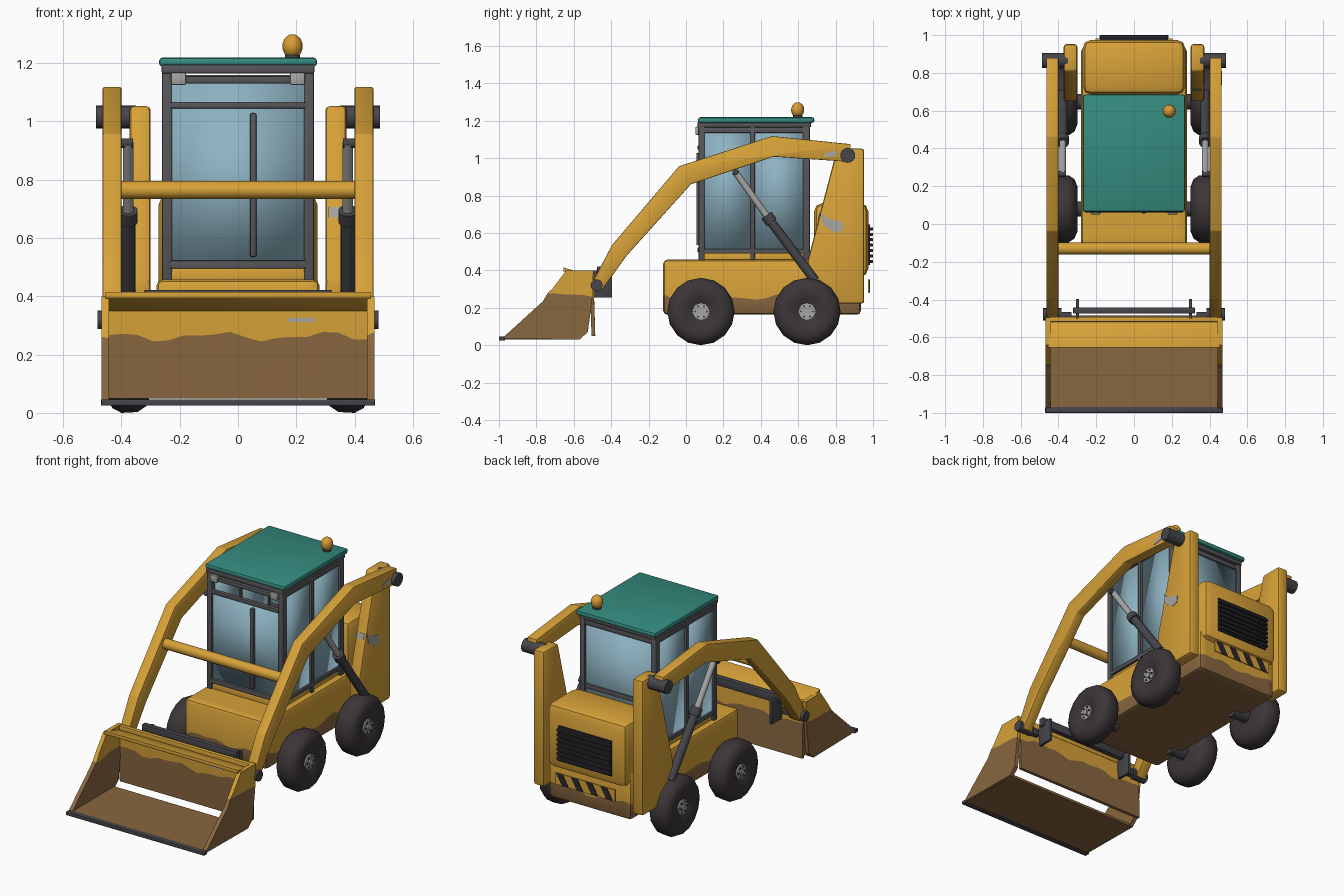
import bpy, bmesh, math
from mathutils import Vector, Matrix

if "Cube" in bpy.data.objects:
    bpy.data.objects.remove(bpy.data.objects["Cube"])


def mat(name, r, g, b):
    m = bpy.data.materials.new(name)
    m.diffuse_color = (r, g, b, 1)
    m.use_nodes = True
    m.node_tree.nodes["Principled BSDF"].inputs["Base Color"].default_value = m.diffuse_color
    return m


YELLOW = mat("yellow paint", .68, .36, .04)
TEAL = mat("teal roof", .035, .26, .21)
MUD = mat("dried mud", .25, .135, .05)
GLASS = mat("window glass", .27, .45, .54)
FRAME = mat("frame grey", .095, .095, .105)
STEEL = mat("dark steel", .06, .06, .07)
RUBBER = mat("tyre rubber", .045, .036, .04)
METAL = mat("bare metal", .38, .38, .37)
AMBER = mat("amber lamp", .70, .33, .035)
BLACK = mat("grille black", .022, .02, .025)


def finish(name, bm, mats, angle=40):
    bmesh.ops.recalc_face_normals(bm, faces=bm.faces[:])
    me = bpy.data.meshes.new(name)
    bm.to_mesh(me)
    bm.free()
    for m in mats:
        me.materials.append(m)
    me.shade_smooth()
    if angle < 180:
        me.set_sharp_from_angle(angle=math.radians(angle))
    ob = bpy.data.objects.new(name, me)
    bpy.context.collection.objects.link(ob)
    return ob


def splash(bm, z0):
    """Cut a wavy waterline; everything below becomes mud."""
    def cut(co, no):
        geom = bm.verts[:] + bm.edges[:] + bm.faces[:]
        return bmesh.ops.bisect_plane(bm, geom=geom, dist=1e-5, plane_co=co, plane_no=no)
    for axis in (0, 1):
        vals = [v.co[axis] for v in bm.verts]
        lo, hi = min(vals), max(vals)
        n = int((hi - lo) / .05)
        for i in range(1, n):
            co, no = Vector(), Vector()
            co[axis], no[axis] = lo + (hi - lo) * i / n, 1
            cut(co, no)
    res = cut((0, 0, z0), (0, 0, 1))
    for f in bm.faces:
        f.material_index = int(f.calc_center_median().z < z0)
    for v in res["geom_cut"]:
        if isinstance(v, bmesh.types.BMVert):
            x, y, _ = v.co
            v.co.z += .012 * math.sin(17 * x + 19 * y) + .008 * math.sin(37 * x - 29 * y)


def prism(name, pts, w0, w1, m, bevel=0, axis="x", mud=None, angle=40):
    """Extrude a (y, z) outline along x, or an (x, z) outline along y."""
    bm = bmesh.new()
    at = (lambda w, p: (w, p[0], p[1])) if axis == "x" else (lambda w, p: (p[0], w, p[1]))
    a = [bm.verts.new(at(w0, p)) for p in pts]
    b = [bm.verts.new(at(w1, p)) for p in pts]
    bm.faces.new(a)
    bm.faces.new(b[::-1])
    for i in range(len(pts)):
        j = (i + 1) % len(pts)
        bm.faces.new((a[j], a[i], b[i], b[j]))
    bmesh.ops.recalc_face_normals(bm, faces=bm.faces[:])
    if bevel:
        bmesh.ops.bevel(bm, geom=bm.edges[:], offset=bevel, segments=2, profile=.5, affect="EDGES")
    if mud:
        splash(bm, mud)
    return finish(name, bm, [m, MUD] if mud else [m], angle)


def box(name, x, y, z, m, bevel=0, **kw):
    return prism(name, [(y[0], z[0]), (y[1], z[0]), (y[1], z[1]), (y[0], z[1])], x[0], x[1], m, bevel, **kw)


def rod(name, p, q, r, m, n=16):
    p, q = Vector(p), Vector(q)
    M = Matrix.Translation((p + q) / 2) @ (q - p).to_track_quat("Z", "Y").to_matrix().to_4x4()
    bm = bmesh.new()
    bmesh.ops.create_cone(bm, cap_ends=True, segments=n, radius1=r, radius2=r, depth=(q - p).length, matrix=M)
    return finish(name, bm, [m])


# Body
box("chassis", (-.28, .28), (-.122, .935), (.163, .457), YELLOW, .022, mud=.255)
box("cab_floor", (-.243, .243), (.075, .66), (.44, .50), YELLOW, .012)
box("engine_hood", (-.272, .272), (.685, .975), (.365, .76), YELLOW, .045)

# Rear grille and hazard plate
box("grille_panel", (-.18, .18), (.97, .984), (.43, .645), BLACK)
for i in range(7):
    z = .448 + i * .029
    box("grille_slat", (-.182, .182), (.982, 1.0), (z - .008, z + .008), BLACK, .003)
box("hazard_plate", (-.205, .205), (.974, .981), (.28, .352), YELLOW)
for i in range(4):
    x = -.19 + i * .1
    prism("hazard_stripe", [(x, .281), (x + .045, .281), (x + .085, .351), (x + .04, .351)], .981, .983, BLACK, axis="y")

# Cab frame
for s in (-1, 1):
    def span(a, b):
        return tuple(sorted((s * a, s * b)))
    for y0, y1 in ((.068, .10), (.345, .368), (.625, .662)):
        box("cab_post", span(.226, .260), (y0, y1), (.45, 1.19), FRAME, .004)
    for z0, z1 in ((.49, .515), (1.135, 1.165)):
        box("cab_side_rail", span(.23, .258), (.08, .65), (z0, z1), FRAME, .004)
    for y0, y1 in ((.098, .347), (.366, .627)):
        box("side_window", span(.233, .246), (y0, y1), (.51, 1.14), GLASS, angle=180)
    box("work_light", span(.178, .23), (.05, .085), (1.125, 1.168), METAL, .006)
for z0, z1 in ((.495, .522), (1.045, 1.067), (1.13, 1.155)):
    box("cab_front_rail", (-.232, .232), (.062, .088), (z0, z1), FRAME, .004)
for z0, z1 in ((.74, .77), (1.13, 1.16)):
    box("cab_rear_rail", (-.232, .232), (.635, .658), (z0, z1), FRAME, .004)
box("cab_top_frame", (-.262, .262), (.062, .668), (1.165, 1.195), FRAME, .005)
box("front_window", (-.23, .23), (.078, .092), (.51, 1.055), GLASS, angle=180)
box("rear_window", (-.23, .23), (.638, .65), (.50, 1.14), GLASS, angle=180)
box("door_handle_bar", (.041, .063), (.055, .08), (.535, 1.028), FRAME, .006)
box("roof", (-.271, .271), (.064, .686), (1.188, 1.219), TEAL, .012)

# Beacon
rod("beacon_base", (.187, .597, 1.215), (.187, .597, 1.228), .025, STEEL)
bm = bmesh.new()
bmesh.ops.create_uvsphere(bm, u_segments=16, v_segments=10, radius=1,
                          matrix=Matrix.Translation((.187, .597, 1.258)) @ Matrix.Diagonal((.035, .035, .041, 1)))
finish("beacon", bm, [AMBER])

ARM = [(.88, 1.075), (.46, 1.118), (-.037, .957), (-.396, .535), (-.505, .326),
       (-.45, .294), (-.316, .48), (.027, .861), (.47, 1.008), (.88, .98)]
TOWER = [(.952, .222), (.952, 1.052), (.808, 1.052), (.65, .45), (.65, .222)]
TYRE = [(.30, .05), (.30, .12), (.315, .157), (.345, .177), (.40, .18),
        (.432, .163), (.447, .125), (.44, .08), (.425, .045)]

for s in (-1, 1):
    # Rear towers, lift arms, pivots
    prism("rear_tower", TOWER, s * .30, s * .372, YELLOW, .014)
    prism("lift_arm", ARM, s * .40, s * .464, YELLOW, .005)
    rod("rear_pivot", (s * .35, .865, 1.015), (s * .488, .865, 1.015), .04, STEEL)
    rod("front_pivot", (s * .385, -.478, .32), (s * .482, -.478, .32), .032, STEEL)

    # Hydraulic lift ram
    foot, mid, tip = ((s * .377, y, z) for y, z in ((.69, .345), (.44, .68), (.262, .928)))
    rod("ram_barrel", foot, mid, .025, STEEL)
    rod("ram_collar", (s * .377, .458, .656), (s * .377, .43, .694), .033, STEEL)
    rod("ram_piston", mid, tip, .018, METAL)
    rod("ram_pin", (s * .36, .265, .925), (s * .41, .265, .925), .016, STEEL)

    # Wheels
    for y in (.08, .647):
        bm = bmesh.new()
        vs = [bm.verts.new((s * x, y, .18 + r)) for x, r in TYRE]
        es = [bm.edges.new(e) for e in zip(vs, vs[1:])]
        bmesh.ops.spin(bm, geom=vs + es, cent=(0, y, .18), axis=(1, 0, 0), angle=math.tau, steps=16)
        bmesh.ops.remove_doubles(bm, verts=bm.verts[:], dist=1e-4)
        finish("tyre", bm, [RUBBER], 60)
        rod("wheel_hub", (s * .40, y, .18), (s * .434, y, .18), .046, METAL)
        rod("hub_cap", (s * .43, y, .18), (s * .442, y, .18), .018, METAL, 10)
        for k in range(6):
            a = k * math.tau / 6
            dy, dz = .032 * math.cos(a), .032 * math.sin(a)
            rod("wheel_bolt", (s * .43, y + dy, .18 + dz), (s * .44, y + dy, .18 + dz), .006, STEEL, 6)
        rod("axle", (s * .2, y, .18), (s * .41, y, .18), .04, STEEL)

    # Bucket side and coupler plate
    prism("bucket_side", [(-.985, .035), (-.765, .235), (-.64, .40), (-.495, .40), (-.50, .27), (-.525, .07), (-.57, .03)],
          s * .443, s * .468, YELLOW, mud=.268)
    box("coupler_plate", tuple(sorted((s * .29, s * .308))), (-.50, -.396), (.255, .40), STEEL, .003)

rod("arm_cross_bar", (-.41, -.13, .765), (.41, -.13, .765), .031, YELLOW)

# Bucket
box("bucket_floor", (-.45, .45), (-.98, -.57), (.03, .045), MUD)
prism("bucket_back", [(-.505, .05), (-.485, .05), (-.495, .37), (-.515, .37)], -.45, .45, YELLOW, mud=.262)
prism("bucket_top_lip", [(-.50, .345), (-.655, .395), (-.655, .416), (-.50, .366)], -.455, .455, YELLOW, .003)
box("bucket_top_bar", (-.445, .445), (-.518, -.492), (.36, .398), YELLOW, .004)
box("cutting_edge", (-.47, .47), (-1.0, -.968), (.025, .046), STEEL, .003)
box("coupler_bar", (-.322, .322), (-.475, -.442), (.37, .422), STEEL, .004)
for x in (-.36, .36):
    box("coupler_hook", (x - .03, x + .03), (-.50, -.465), (.30, .345), STEEL, .003)

# Paint scuffs on the right side
prism("tower_scuff", [(.715, .715), (.735, .64), (.80, .60), (.84, .615), (.835, .66), (.76, .675)], .371, .375, METAL)
prism("tower_front_scuff", [(.707, .67), (.716, .705), (.713, .706), (.704, .671)], .31, .358, METAL)
prism("arm_scuff", [(.735, 1.005), (.81, 1.015), (.80, 1.04), (.75, 1.03)], .463, .467, METAL)
box("bucket_scuff", (.17, .26), (-.518, -.511), (.311, .326), METAL)
